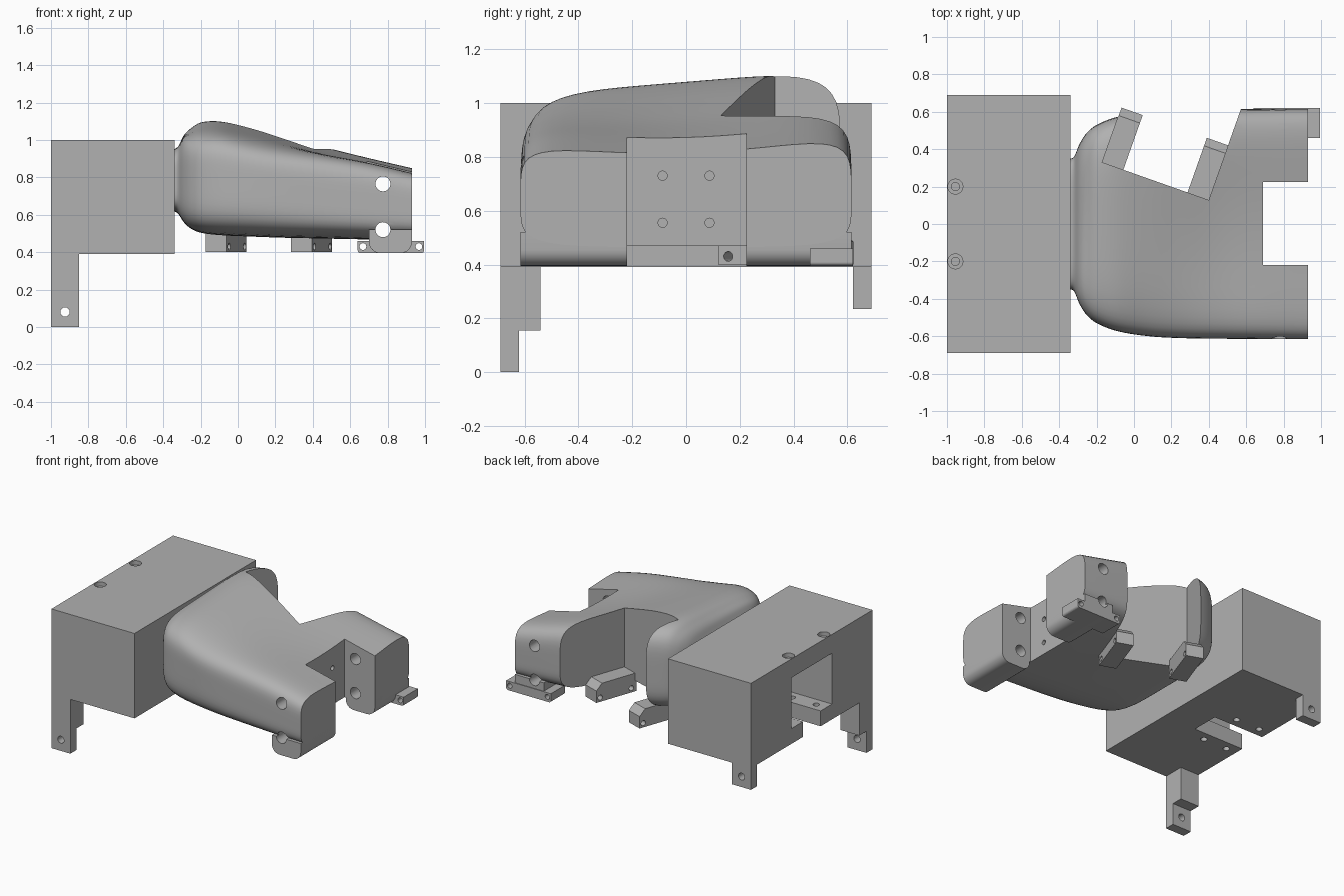
import bpy, bmesh, math
from mathutils import Vector, Matrix

if "Cube" in bpy.data.objects:
    bpy.data.objects.remove(bpy.data.objects["Cube"], do_unlink=True)

grey = bpy.data.materials.new("plain grey")
grey.use_nodes = True
grey.diffuse_color = (0.44, 0.44, 0.44, 1)
grey.node_tree.nodes["Principled BSDF"].inputs["Base Color"].default_value = grey.diffuse_color


def make(name, bm):
    bmesh.ops.recalc_face_normals(bm, faces=bm.faces)
    mesh = bpy.data.meshes.new(name)
    bm.to_mesh(mesh)
    bm.free()
    mesh.materials.append(grey)
    obj = bpy.data.objects.new(name, mesh)
    bpy.context.collection.objects.link(obj)
    return obj


def prism(name, points, axis, low, high):
    """Extrude a 2D outline along x, y or z."""
    place = {"x": lambda p, d: (d, p[0], p[1]),
             "y": lambda p, d: (p[0], d, p[1]),
             "z": lambda p, d: (p[0], p[1], d)}[axis]
    bm = bmesh.new()
    face = bm.faces.new([bm.verts.new(place(p, low)) for p in points])
    ext = bmesh.ops.extrude_face_region(bm, geom=[face])
    shift = Vector(place((0, 0), high - low))
    bmesh.ops.translate(bm, vec=shift, verts=[v for v in ext["geom"] if isinstance(v, bmesh.types.BMVert)])
    return make(name, bm)


def box(name, x, y, z):
    return prism(name, [(x[0], y[0]), (x[1], y[0]), (x[1], y[1]), (x[0], y[1])], "z", *z)


def rod(center, radius, length, axis):
    ring = [(radius * math.cos(math.tau * i / 24), radius * math.sin(math.tau * i / 24)) for i in range(24)]
    obj = prism("drill", ring, axis, -length / 2, length / 2)
    obj.data.transform(Matrix.Translation(center))
    return obj


def cut(obj, cutters):
    """Subtract the cutters, then discard them."""
    for c in cutters:
        c.hide_render = True
        mod = obj.modifiers.new("cut", "BOOLEAN")
        mod.operation, mod.solver, mod.object = "DIFFERENCE", "EXACT", c
    bpy.context.view_layer.update()
    graph = bpy.context.evaluated_depsgraph_get()
    mesh = bpy.data.meshes.new_from_object(obj.evaluated_get(graph))
    obj.modifiers.clear()
    obj.data = mesh
    for c in cutters:
        bpy.data.objects.remove(c, do_unlink=True)


def smooth(obj):
    bpy.ops.object.select_all(action="DESELECT")
    obj.select_set(True)
    bpy.context.view_layer.objects.active = obj
    bpy.ops.object.shade_smooth_by_angle(angle=math.radians(32))


# Housing block with a window, an open slot below it and screw holes
housing = box("housing", (-1, -.34), (-.69, .69), (.39, 1))
cutters = [box("window", (-1.2, -.5), (-.23, .23), (.5, .865)),
           box("slot", (-1.2, -.6), (-.1, .1), (.3, .6))]
for side in (-1, 1):
    cutters += [rod((-.955, side * .2, 1), .04, .06, "z"), rod((-.955, side * .2, .92), .022, .2, "z")]
    cutters += [rod((x, side * .165, .45), .022, .3, "z") for x in (-.92, -.73)]
cut(housing, cutters)
smooth(housing)

# Housing legs
front_leg = prism("front_leg", [(-.69, 0), (-.62, 0), (-.62, .155), (-.54, .155), (-.54, .39), (-.69, .39)],
                  "x", -1, -.85)
back_leg = box("back_leg", (-1, -.85), (.62, .69), (.235, .39))
cut(front_leg, [rod((-.925, -.65, .08), .025, .3, "y")])
cut(back_leg, [rod((-.925, .65, .31), .025, .3, "y")])

# Body shell sections: x, half width, bottom, top, sideways tilt, dish
SECTIONS = [(-.345, .35, .62, .95, 0, 0), (-.32, .36, .605, .965, 0, 0), (-.29, .43, .56, 1.02, .03, 0),
            (-.25, .49, .525, 1.05, .06, 0), (-.19, .535, .502, 1.075, .08, 0), (-.08, .575, .49, 1.075, .08, 0),
            (.08, .6, .483, 1.04, .08, 0), (.25, .61, .477, .99, .07, .05), (.45, .613, .473, .93, .05, .12),
            (.69, .615, .468, .872, .03, .15), (.93, .615, .465, .815, .03, .15)]


def spline(rows, steps):
    """Catmull-Rom interpolation through rows of values."""
    out = []
    for i in range(len(rows) - 1):
        a, b, c, d = (rows[max(0, min(len(rows) - 1, i + k))] for k in (-1, 0, 1, 2))
        for s in range(steps):
            t = s / steps
            out.append([q + t / 2 * (r - p + t * (2 * p - 5 * q + 4 * r - u + t * (3 * (q - r) + u - p)))
                        for p, q, r, u in zip(a, b, c, d)])
    return out + [list(rows[-1])]


def rounded_square(count, power):
    """Even samples of a squircle of half size one."""
    pts = []
    for k in range(4):
        turn = Matrix.Rotation(k * math.pi / 2, 2)
        for i in range(count):
            p = turn @ Vector((1, -1 + 2 * i / count))
            pts.append(p / (abs(p.x) ** power + abs(p.y) ** power) ** (1 / power))
    return pts


bm = bmesh.new()
rings = []
for x, width, low, high, tilt, dish in spline(SECTIONS, 5):
    ring = []
    for p in rounded_square(18, 5):
        y = p.x * width
        z = (low + high) / 2 + p.y * (high - low) / 2 + max(p.y, 0) * (tilt * y + dish * y * y)
        ring.append(bm.verts.new((x, y, z)))
    rings.append(ring)
for a, b in zip(rings, rings[1:]):
    for i in range(len(a)):
        j = (i + 1) % len(a)
        bm.faces.new((a[i], a[j], b[j], b[i]))
bm.faces.new(rings[0])
bm.faces.new(rings[-1])
body = make("body_shell", bm)

# Slanted rear notch, square end notch and mounting holes in the body
SLANT = Matrix.Translation((-.17, .33, 0)) @ Matrix.Rotation(math.radians(-19.5), 4, "Z")
notch = box("notch", (0, .604), (0, .9), (.2, 1.5))
notch.data.transform(SLANT)
cutters = [notch, box("end_notch", (.69, 1.2), (-.22, .225), (.2, 1.5))]
cutters += [rod((.775, 0, z), .04, 2, "y") for z in (.765, .52)]
cutters += [rod((.69, y, z), .017, .16, "x") for y in (-.087, .087) for z in (.73, .555)]
cut(body, cutters)
smooth(body)


# Feet below the two arms, with rounded lower corners
def foot_outline(left, right, low, high, r):
    pts = [(right, high), (left, high)]
    for cx, start in ((left + r, math.pi), (right - r, 1.5 * math.pi)):
        pts += [(cx + r * math.cos(start + i * math.pi / 12), low + r + r * math.sin(start + i * math.pi / 12))
                for i in range(7)]
    return pts


for name, low, high in (("front_foot", -.615, -.22), ("back_foot", .225, .615)):
    foot = prism(name, foot_outline(.7, .93, .395, .52, .06), "y", low, high)
    cut(foot, [rod((.775, 0, .52), .04, 2, "y")])
    smooth(foot)

# Hinge bar with two ears under the back arm
hinge = prism("hinge_bar", foot_outline(.64, .995, .395, .46, .015), "y", .46, .62)
cut(hinge, [rod((x, .54, .43), .018, .4, "y") for x in (.668, .967)])

# Slanted clamp brackets at both ends of the rear notch
for name, start in (("inner_bracket", 0), ("outer_bracket", .484)):
    bracket = prism(name, [(-.01, .4), (.31, .4), (.31, .485), (.265, .53), (-.01, .53)],
                    "x", start, start + .12)
    cut(bracket, [rod((start + .06, y, .43), .018, .4, "x") for y in (.03, .28)])
    bracket.data.transform(SLANT)
